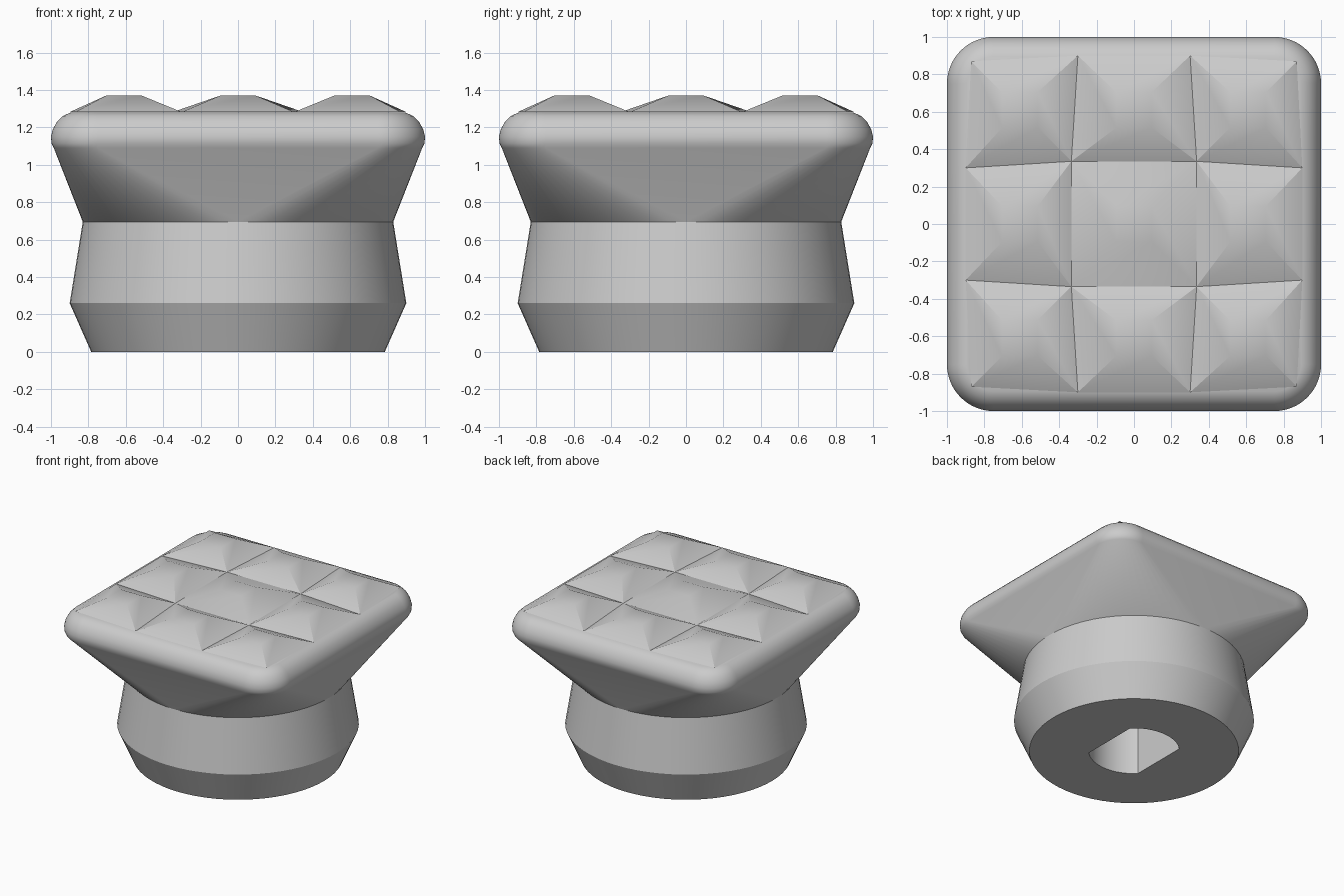
import bpy, bmesh
from math import sin, cos, pi, radians

cube = bpy.data.objects.get("Cube")
if cube:
    bpy.data.objects.remove(cube, do_unlink=True)

grey = bpy.data.materials.new("plain grey")
grey.use_nodes = True
colour = (0.6, 0.6, 0.6, 1)
grey.diffuse_color = colour
grey.node_tree.nodes["Principled BSDF"].inputs["Base Color"].default_value = colour

STEPS = 16   # segments per quarter turn


def finish(bm, name):
    """Weld, orient and shade a mesh, then add it to the scene."""
    bmesh.ops.remove_doubles(bm, verts=bm.verts, dist=0.0005)
    bmesh.ops.recalc_face_normals(bm, faces=bm.faces)
    mesh = bpy.data.meshes.new(name)
    bm.to_mesh(mesh)
    bm.free()
    mesh.materials.append(grey)
    obj = bpy.data.objects.new(name, mesh)
    bpy.context.collection.objects.link(obj)
    bpy.ops.object.select_all(action='DESELECT')
    obj.select_set(True)
    bpy.context.view_layer.objects.active = obj
    bpy.ops.object.shade_smooth_by_angle(angle=radians(30))
    return obj


def ring(bm, z, half, core=0.0, flat=9.0):
    """Rounded square (a circle when core is 0), cut flat at x = +-flat."""
    verts = []
    for q, (sx, sy) in enumerate(((1, 1), (-1, 1), (-1, -1), (1, -1))):
        for i in range(STEPS + 1):
            a = (q + i / STEPS) * pi / 2
            x = sx * core + (half - core) * cos(a)
            y = sy * core + (half - core) * sin(a)
            verts.append(bm.verts.new((max(-flat, min(flat, x)), y, z)))
    return verts


# Body: socket, round base, flare and rounded square rim in one loft
CORE = 0.75
FLAT = 0.24
bm = bmesh.new()
rings = [ring(bm, 0.6, 0.34, 0, FLAT), ring(bm, 0, 0.34, 0, FLAT)]
for z, radius in ((0, 0.785), (0.26, 0.90), (0.695, 0.83)):
    rings.append(ring(bm, z, radius))
for z, half in ((1.09, 0.985), (1.115, 0.997), (1.15, 1.0), (1.19, 0.99),
                (1.23, 0.968), (1.26, 0.938), (1.28, 0.895)):
    rings.append(ring(bm, z, half, CORE))
for low, high in zip(rings, rings[1:]):
    for i in range(len(low)):
        j = (i + 1) % len(low)
        bm.faces.new((low[i], low[j], high[j], high[i]))
bm.faces.new(rings[0])
bm.faces.new(rings[-1])
finish(bm, "body")


# Tread: three by three truncated pyramids
def node(i, j):
    """Base grid point; i and j run from -3 to 3 in steps of 2."""
    def place(a, b):
        if abs(a) == 3:
            size = 0.87 if abs(b) == 3 else 0.9
        else:
            size = 0.30 if abs(b) == 3 else 0.335
        return size if a > 0 else -size
    inner = abs(i) == 1 and abs(j) == 1
    return place(i, j), place(j, i), 1.287 if inner else 1.282


bm = bmesh.new()
corners = ((-1, -1), (1, -1), (1, 1), (-1, 1))
for cx in (-1, 0, 1):
    for cy in (-1, 0, 1):
        base = [bm.verts.new(node(2 * cx + sx, 2 * cy + sy)) for sx, sy in corners]
        top = [bm.verts.new((0.61 * cx + 0.095 * sx, 0.61 * cy + 0.095 * sy, 1.37))
               for sx, sy in corners]
        bm.faces.new(top)
        for k in range(4):
            n = (k + 1) % 4
            bm.faces.new((base[k], base[n], top[n], top[k]))
finish(bm, "tread_studs")
